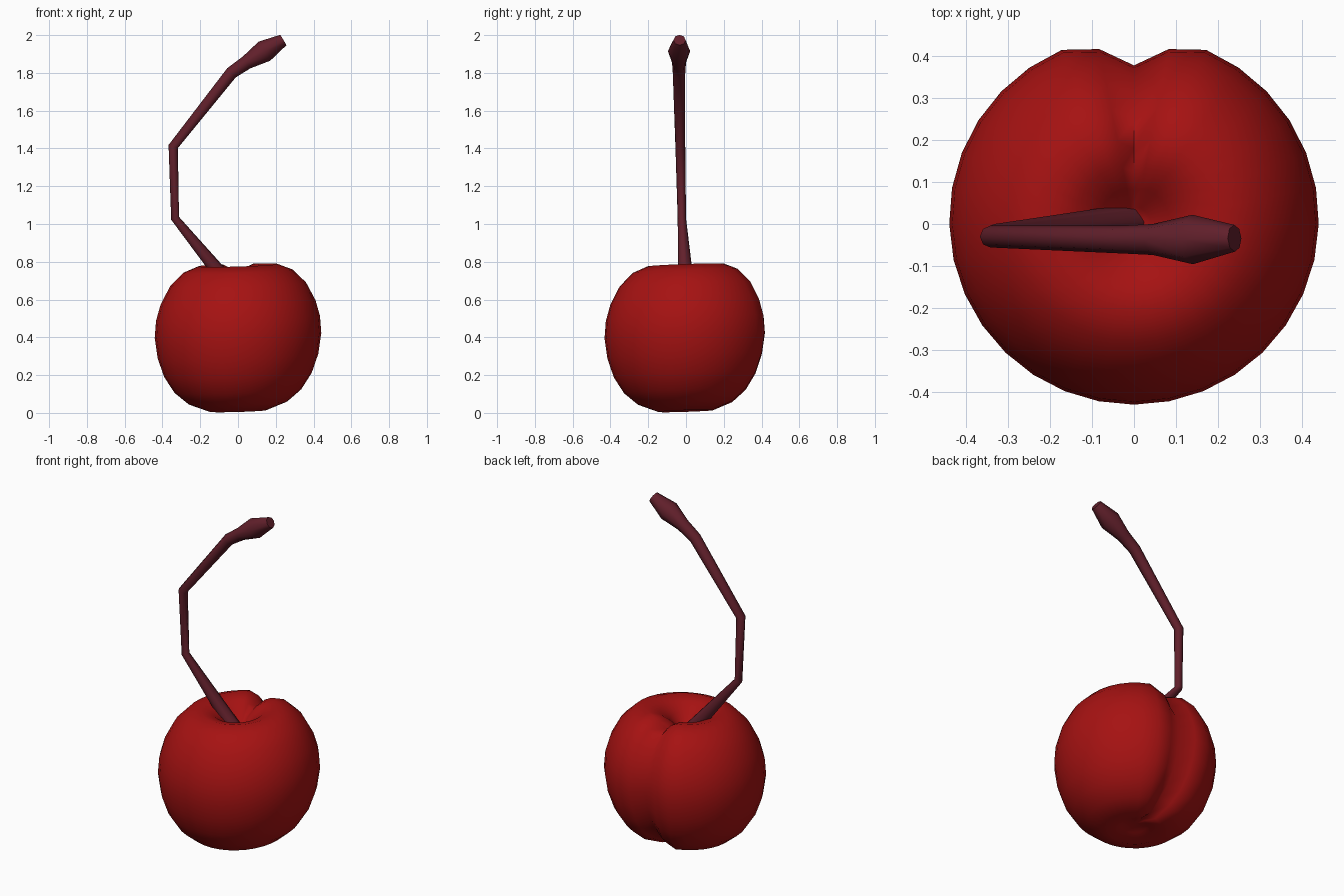
import bpy, bmesh, math
from mathutils import Vector

if "Cube" in bpy.data.objects:
    bpy.data.objects.remove(bpy.data.objects["Cube"])


def finish(bm, name, color, angle):
    bmesh.ops.recalc_face_normals(bm, faces=bm.faces)
    mesh = bpy.data.meshes.new(name)
    bm.to_mesh(mesh)
    bm.free()
    obj = bpy.data.objects.new(name, mesh)
    bpy.context.collection.objects.link(obj)
    mat = bpy.data.materials.new(name + "_color")
    mat.diffuse_color = (*color, 1)
    mat.use_nodes = True
    mat.node_tree.nodes["Principled BSDF"].inputs["Base Color"].default_value = mat.diffuse_color
    mesh.materials.append(mat)
    bpy.ops.object.select_all(action='DESELECT')
    obj.select_set(True)
    bpy.context.view_layer.objects.active = obj
    bpy.ops.object.shade_smooth_by_angle(angle=math.radians(angle))
    return obj


def bridge(bm, rings):
    for a, b in zip(rings, rings[1:]):
        n = len(a)
        for i in range(n):
            j = (i + 1) % n
            bm.faces.new((a[i], a[j], b[j], b[i]))


def fan(bm, ring, tip):
    for i in range(len(ring)):
        bm.faces.new((ring[i], ring[(i + 1) % len(ring)], tip))


# Cherry fruit: lathed profile with a crease down the back (radius, height, crease strength)
profile = [(0.07, 0.035, 0.2), (0.15, 0.01, 0.6), (0.26, 0.052, 1), (0.335, 0.115, 1),
           (0.39, 0.2, 1), (0.425, 0.3, 1), (0.441, 0.41, 1), (0.434, 0.5, 1),
           (0.41, 0.585, 1), (0.36, 0.68, 1), (0.29, 0.75, 1), (0.21, 0.782, 1),
           (0.14, 0.762, 0.8), (0.085, 0.72, 0.4), (0.04, 0.67, 0.1)]
SEG = 32
crease = {0: 0.16, 1: 0.055}
bm = bmesh.new()
rings = []
for r, z, s in profile:
    ring = []
    for i in range(SEG):
        a = math.pi / 2 + i * math.tau / SEG
        k = 1 - s * crease.get(min(i, SEG - i), 0)
        rr = r * (1 + 0.022 * math.sin(a)) * k
        x, y = rr * math.cos(a), rr * math.sin(a)
        ring.append(bm.verts.new((x, y, 0.4 + (z - 0.4) * k + 0.03 * x + 0.035 * y)))
    rings.append(ring)
bridge(bm, rings)
fan(bm, rings[0], bm.verts.new((0, 0, 0.045)))
fan(bm, rings[-1], bm.verts.new((0, 0, 0.65)))
finish(bm, "cherry_fruit", (0.38, 0.006, 0.006), 80)

# Stem: tapered tube along a bent path with a swollen tip (x, y, z, radius)
path = [(0.01, 0.005, 0.61, 0.046), (-0.333, -0.022, 1.03, 0.022),
        (-0.343, -0.03, 1.41, 0.026), (-0.035, -0.037, 1.80, 0.033),
        (0.045, -0.037, 1.855, 0.037), (0.14, -0.037, 1.915, 0.059),
        (0.24, -0.034, 1.974, 0.032)]
pts = [Vector(p[:3]) for p in path]
bm = bmesh.new()
rings = []
for i, p in enumerate(pts):
    d = Vector()
    if i > 0:
        d += (p - pts[i - 1]).normalized()
    if i < len(pts) - 1:
        d += (pts[i + 1] - p).normalized()
    d.normalize()
    side = Vector((0, 1, 0))
    side = (side - d * side.dot(d)).normalized()
    up = d.cross(side)
    rings.append([bm.verts.new(p + path[i][3] * (math.cos(t) * side + math.sin(t) * up))
                  for t in (k * math.tau / 8 for k in range(8))])
bridge(bm, rings)
bm.faces.new(rings[0])
bm.faces.new(rings[-1])
finish(bm, "stem", (0.12, 0.014, 0.024), 50)
